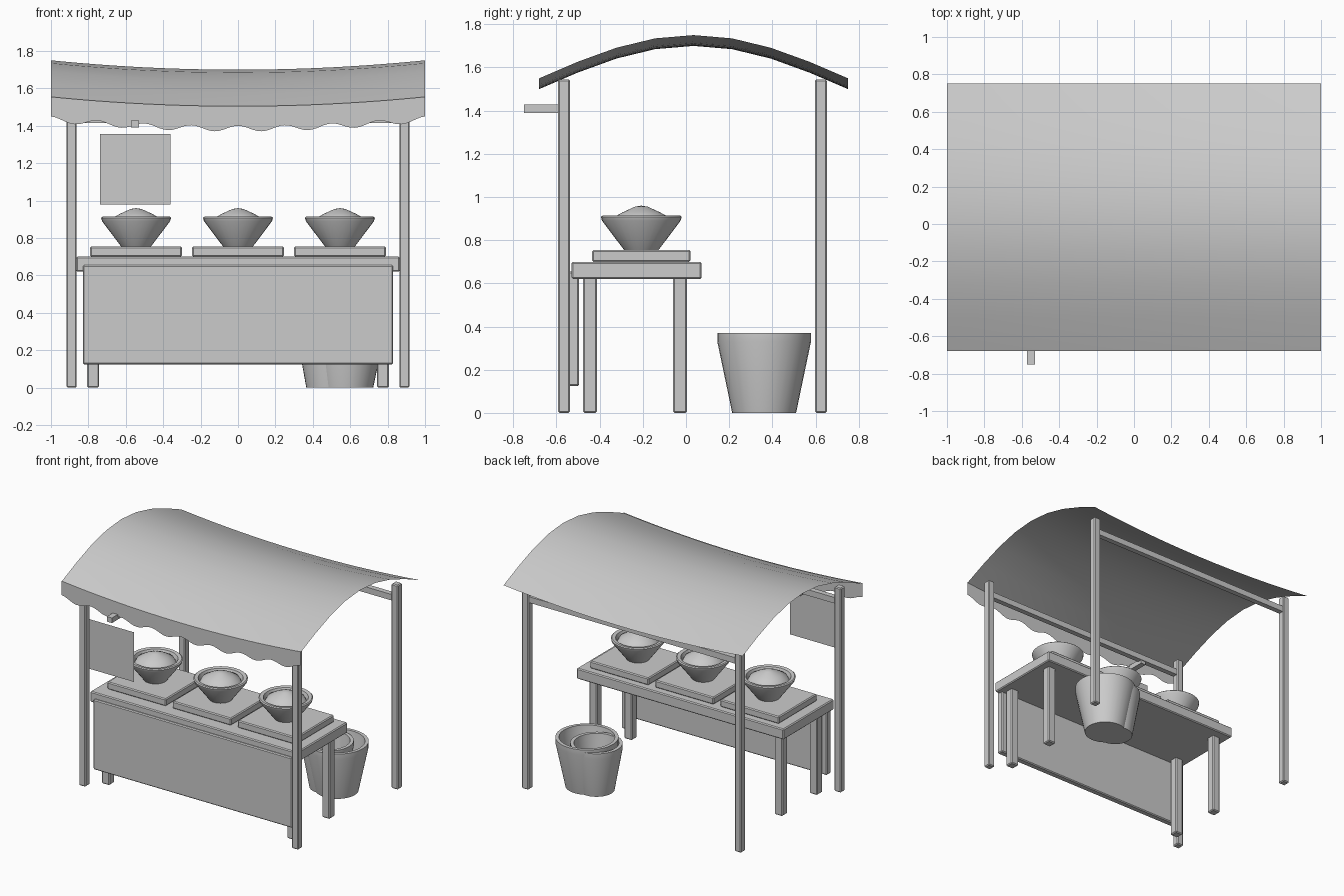
import bpy, bmesh
from math import sin, cos, pi, radians

cube = bpy.data.objects.get("Cube")
if cube:
    bpy.data.objects.remove(cube, do_unlink=True)

grey = bpy.data.materials.new("plain grey")
grey.use_nodes = True
grey.diffuse_color = (0.6, 0.6, 0.6, 1)
grey.node_tree.nodes["Principled BSDF"].inputs["Base Color"].default_value = grey.diffuse_color


def finish(name, bm, smooth=False):
    mesh = bpy.data.meshes.new(name)
    bm.to_mesh(mesh)
    bm.free()
    mesh.materials.append(grey)
    obj = bpy.data.objects.new(name, mesh)
    bpy.context.collection.objects.link(obj)
    if smooth:
        bpy.ops.object.select_all(action='DESELECT')
        obj.select_set(True)
        bpy.context.view_layer.objects.active = obj
        bpy.ops.object.shade_smooth_by_angle(angle=radians(35))
    return obj


def box(name, x, y, z, bevel=0.007):
    """Box from (low, high) ranges on each axis, with softened edges."""
    bm = bmesh.new()
    bmesh.ops.create_cube(bm, size=1)
    for v in bm.verts:
        v.co = [r[0] if c < 0 else r[1] for c, r in zip(v.co, (x, y, z))]
    if bevel:
        bmesh.ops.bevel(bm, geom=bm.edges[:], offset=bevel, segments=1, affect='EDGES')
    return finish(name, bm)


def around(c, size):
    return (c - size / 2, c + size / 2)


def lathe(name, profile, x, y, steps=32):
    """Spin (radius, height) points around a vertical axis at x, y."""
    bm = bmesh.new()
    verts = [bm.verts.new((r, 0, z)) for r, z in profile]
    edges = [bm.edges.new(pair) for pair in zip(verts, verts[1:])]
    bmesh.ops.spin(bm, geom=verts + edges, cent=(0, 0, 0), axis=(0, 0, 1),
                   angle=2 * pi, steps=steps)
    bmesh.ops.remove_doubles(bm, verts=bm.verts[:], dist=0.0005)
    bmesh.ops.recalc_face_normals(bm, faces=bm.faces[:])
    obj = finish(name, bm, True)
    obj.location = (x, y, 0)
    return obj


def sheet(name, nu, nv, point):
    """Grid sheet whose points come from a function of u, v in 0..1."""
    bm = bmesh.new()
    rows = [[bm.verts.new(point(i / nu, j / nv)) for j in range(nv + 1)] for i in range(nu + 1)]
    for a, b in zip(rows, rows[1:]):
        for j in range(nv):
            bm.faces.new((a[j], b[j], b[j + 1], a[j + 1]))
    return finish(name, bm, True)


# Canopy: arched front to back, sagging between its ends
FRONT, BACK = -0.68, 0.75


def sag(x):
    return 0.05 * (1 - x * x)


def canopy_point(u, v):
    x = 2 * u - 1
    return (x, FRONT + (BACK - FRONT) * v, 1.55 + 0.2 * sin(pi * v) - sag(x))


def valance_point(u, v):
    x = 2 * u - 1
    top = 1.555 - sag(x)
    bottom = 1.45 - sag(x) - 0.03 * sin(4 * pi * x) ** 2
    return (x, FRONT, bottom + (top - bottom) * v)


sheet("canopy", 16, 8, canopy_point)
sheet("scalloped_valance", 96, 1, valance_point)

# Posts and cross beams
for end, y in (("front", -0.565), ("back", 0.625)):
    for side, x in (("left", 0.89), ("right", -0.89)):
        box(f"{end}_{side}_post", around(x, 0.055), around(y, 0.055), (0, 1.545))
    box(f"{end}_beam", (-0.88, 0.88), around(y, 0.04), (1.415, 1.46), 0)

# Hanging sign on its bracket
box("sign_bracket", around(-0.55, 0.042), (-0.75, -0.55), (1.39, 1.428), 0)
sheet("sign_panel", 1, 1, lambda u, v: (-0.738 + 0.376 * u, -0.725, 0.98 + 0.375 * v))

# Table with front panel
box("table_top", (-0.866, 0.866), (-0.53, 0.072), (0.62, 0.70))
box("front_panel", (-0.83, 0.83), (-0.545, -0.495), (0.125, 0.655))
for end, y in (("front", -0.445), ("back", -0.028)):
    for side, x in (("left", 0.775), ("right", -0.775)):
        box(f"table_{end}_{side}_leg", around(x, 0.065), around(y, 0.065), (0, 0.64))

# Trays, bowls and heaped contents
bowl = [(0, 0.755), (0.08, 0.755), (0.182, 0.89), (0.187, 0.908), (0.18, 0.914),
        (0.155, 0.91), (0.14, 0.87), (0, 0.86)]
heap = [(0.148, 0.87), (0.13, 0.905), (0.085, 0.93), (0.03, 0.955), (0, 0.96)]
for label, x in (("right", -0.545), ("middle", 0), ("left", 0.545)):
    box(f"{label}_tray", around(x, 0.49), around(-0.207, 0.455), (0.70, 0.755))
    lathe(f"{label}_bowl", bowl, x, -0.207)
    lathe(f"{label}_heap", heap, x, -0.207)


# Buckets, one pushed partly into the other
def bucket(name, x, y, base, top, height):
    lathe(name, [(0, 0), (base, 0), (top, height - 0.04), (top, height),
                 (top - 0.025, height), (top - 0.03, height - 0.04),
                 (base - 0.02, 0.03), (0, 0.03)], x, y)


bucket("large_bucket", 0.575, 0.362, 0.148, 0.217, 0.37)
bucket("small_bucket", 0.49, 0.37, 0.125, 0.18, 0.35)
